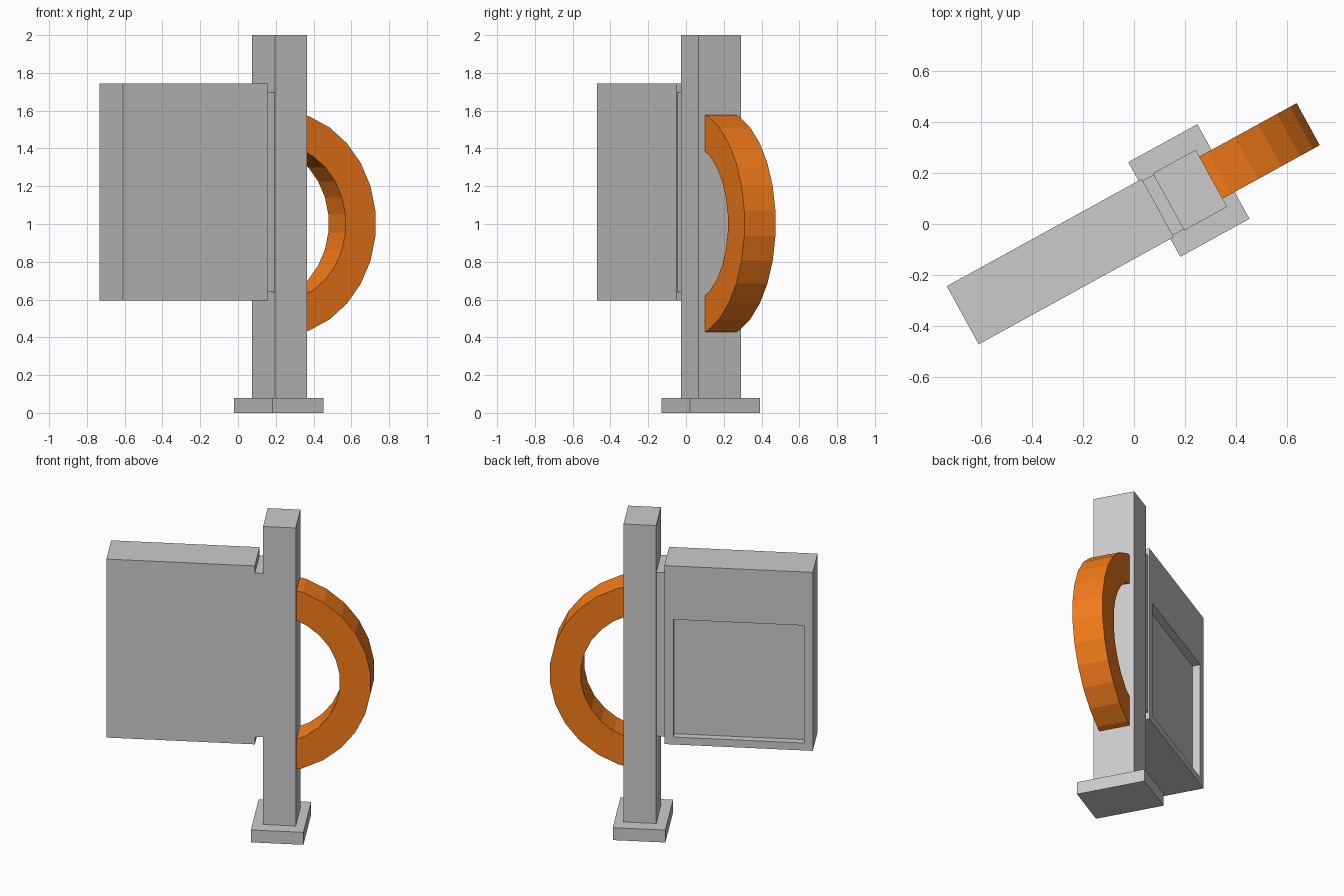
import bpy, bmesh
from math import radians, sin, cos, pi

if "Cube" in bpy.data.objects:
    bpy.data.objects.remove(bpy.data.objects["Cube"])

TURN = radians(28.8)   # the whole model is turned about z


def finish(name, bm):
    bmesh.ops.recalc_face_normals(bm, faces=bm.faces[:])
    mesh = bpy.data.meshes.new(name)
    bm.to_mesh(mesh)
    bm.free()
    ob = bpy.data.objects.new(name, mesh)
    ob.rotation_euler.z = TURN
    bpy.context.collection.objects.link(ob)
    return ob


def box(name, x, y, z):
    """Box from (min, max) ranges in the untwisted frame."""
    bm = bmesh.new()
    bmesh.ops.create_cube(bm, size=1)
    for v in bm.verts:
        for i, (lo, hi) in enumerate((x, y, z)):
            v.co[i] = hi if v.co[i] > 0 else lo
    return finish(name, bm)


# Upright post, foot and hinge strip
box("post", (0.16, 0.352), (-0.117, 0.138), (0, 2))
box("foot", (0.097, 0.406), (-0.2, 0.223), (0, 0.08))
box("connector", (0.10, 0.17), (-0.112, 0.132), (0.64, 1.695))

# Side panel with a shallow recess in its back face
panel = box("panel", (-0.76, 0.112), (-0.12, 0.14), (0.595, 1.745))
cutter = box("recess_cutter", (-0.707, 0.059), (0.093, 0.2), (0.643, 1.40))
cutter.hide_render = True
cutter.hide_viewport = True
cut = panel.modifiers.new("recess", 'BOOLEAN')
cut.operation = 'DIFFERENCE'
cut.solver = 'EXACT'
cut.object = cutter

# Orange half-ring, its ends buried in the post
SEGMENTS, STEP = 13, 2 * pi / 28
bm = bmesh.new()
rings = []
for i in range(SEGMENTS + 1):
    a = (i - SEGMENTS / 2) * STEP
    rings.append([bm.verts.new((0.19 + r * cos(a), y, 1.003 + r * sin(a)))
                  for r, y in ((0.6, -0.08), (0.6, 0.108), (0.418, 0.108), (0.418, -0.08))])
for a, b in zip(rings, rings[1:]):
    for k in range(4):
        bm.faces.new((a[k], a[(k + 1) % 4], b[(k + 1) % 4], b[k]))
bm.faces.new(rings[0])
bm.faces.new(rings[-1])
ring = finish("half_ring", bm)
orange = bpy.data.materials.new("orange")
orange.diffuse_color = (0.9, 0.2, 0.01, 1)
orange.use_nodes = True
orange.node_tree.nodes["Principled BSDF"].inputs["Base Color"].default_value = orange.diffuse_color
ring.data.materials.append(orange)
